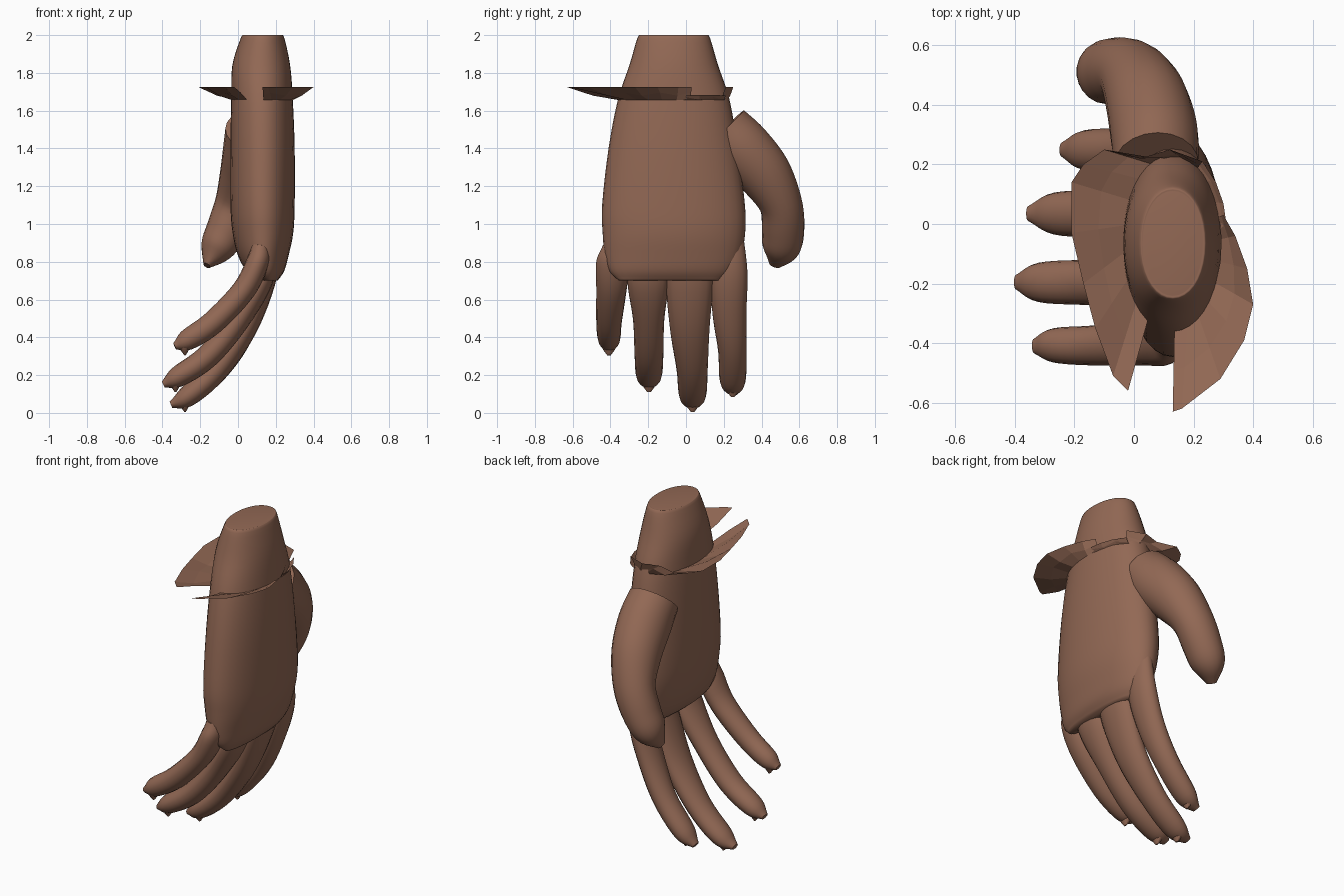
import bpy, bmesh, math
from mathutils import Vector

cube = bpy.data.objects.get("Cube")
if cube:
    bpy.data.objects.remove(cube)

skin = bpy.data.materials.new("brown_skin")
skin.use_nodes = True
brown = (0.29, 0.14, 0.09, 1)
skin.diffuse_color = brown
skin.node_tree.nodes["Principled BSDF"].inputs["Base Color"].default_value = brown


def finish(name, bm, smooth=50):
    bmesh.ops.recalc_face_normals(bm, faces=bm.faces[:])
    mesh = bpy.data.meshes.new(name)
    bm.to_mesh(mesh)
    bm.free()
    obj = bpy.data.objects.new(name, mesh)
    bpy.context.collection.objects.link(obj)
    mesh.materials.append(skin)
    bpy.ops.object.select_all(action='DESELECT')
    obj.select_set(True)
    bpy.context.view_layer.objects.active = obj
    if smooth:
        bpy.ops.object.shade_smooth_by_angle(angle=math.radians(smooth))


def spline(rows, steps):
    """Catmull-Rom through rows of x, y, z, thickness, width."""
    rows = [Vector(r) for r in rows]
    ext = [rows[0] * 2 - rows[1]] + rows + [rows[-1] * 2 - rows[-2]]
    out = []
    for a, b, c, d in zip(ext, ext[1:], ext[2:], ext[3:]):
        for i in range(steps):
            t = i / steps
            out.append((b * 2 + (c - a) * t + (a * 2 - b * 5 + c * 4 - d) * t**2
                        + (b * 3 - a - c * 3 + d) * t**3) / 2)
    return out + [rows[-1]]


def loft(name, rows, steps=4, sides=20, level=False, power=1.0, smooth=50):
    """Skin elliptical rings along a path; level keeps them horizontal."""
    rings = spline(rows, steps)
    centres = [Vector(r[:3]) for r in rings]
    bm = bmesh.new()
    loops = []
    for i, r in enumerate(rings):
        t = centres[min(i + 1, len(rings) - 1)] - centres[max(i - 1, 0)]
        t = Vector((0, 0, -1)) if level else t.normalized()
        wide = Vector((0, 1, 0))
        wide = (wide - t * wide.dot(t)).normalized()
        thick = t.cross(wide)
        loop = []
        for k in range(sides):
            a = math.tau * k / sides
            c, s = (math.copysign(abs(v)**power, v) for v in (math.cos(a), math.sin(a)))
            loop.append(bm.verts.new(centres[i] + thick * (c * r[3]) + wide * (s * r[4])))
        loops.append(loop)
    for p, q in zip(loops, loops[1:]):
        for k in range(sides):
            n = (k + 1) % sides
            bm.faces.new((p[k], p[n], q[n], q[k]))
    bm.faces.new(loops[0])
    bm.faces.new(loops[-1][::-1])
    finish(name, bm, smooth)


# Wrist and palm
loft("palm_and_wrist", [
    (0.13, -0.065, 2.0, 0.10, 0.175), (0.13, -0.065, 1.985, 0.115, 0.192),
    (0.123, -0.065, 1.84, 0.153, 0.235), (0.127, -0.065, 1.66, 0.163, 0.295),
    (0.13, -0.068, 1.4, 0.17, 0.342), (0.13, -0.066, 1.1, 0.17, 0.378),
    (0.132, -0.064, 0.95, 0.16, 0.377), (0.134, -0.07, 0.83, 0.133, 0.36),
    (0.146, -0.08, 0.75, 0.098, 0.325), (0.165, -0.09, 0.70, 0.045, 0.265)],
    sides=36, level=True, power=0.96, smooth=75)

# Fingers: path in x and z, with the two side edges in y; the bases merge into webs
fingers = {
    "little": [(0.12, 0.89, -0.44, -0.34), (0.105, 0.8, -0.475, -0.3), (0.03, 0.65, -0.475, -0.315),
               (-0.13, 0.48, -0.475, -0.34), (-0.27, 0.385, -0.465, -0.35), (-0.335, 0.352, -0.435, -0.385)],
    "ring": [(0.16, 0.86, -0.29, -0.1), (0.125, 0.7, -0.31, -0.09), (0.0, 0.49, -0.28, -0.115),
             (-0.16, 0.3, -0.272, -0.12), (-0.32, 0.19, -0.262, -0.13), (-0.395, 0.15, -0.22, -0.17)],
    "middle": [(0.17, 0.86, -0.08, 0.14), (0.14, 0.7, -0.105, 0.145), (0.04, 0.45, -0.085, 0.125),
               (-0.11, 0.23, -0.05, 0.115), (-0.27, 0.085, -0.035, 0.105), (-0.355, 0.043, 0.01, 0.06)],
    "index": [(0.14, 0.97, 0.17, 0.3), (0.135, 0.75, 0.13, 0.325), (0.07, 0.53, 0.14, 0.32),
              (-0.03, 0.33, 0.17, 0.32), (-0.165, 0.165, 0.18, 0.315), (-0.24, 0.105, 0.225, 0.275)],
}
depth = [0.045, 0.06, 0.062, 0.062, 0.055, 0.018]
for name, path in fingers.items():
    rows = [(x, (lo + hi) / 2, z, d, (hi - lo) / 2) for (x, z, lo, hi), d in zip(path, depth)]
    loft(name + "_finger", rows, steps=5, sides=16)
    # Pointed nail under the fingertip
    x, y, z = rows[-2][:3]
    loft(name + "_nail", [
        (x - 0.015, y, z - 0.01, 0.04, 0.05), (x - 0.012, y, z - 0.045, 0.026, 0.036),
        (x - 0.01, y, z - 0.08, 0.004, 0.01)], steps=2, sides=10)

# Thumb
loft("thumb", [
    (0.075, 0.2, 1.5, 0.142, 0.148), (0.068, 0.3, 1.395, 0.147, 0.158),
    (0.042, 0.415, 1.265, 0.138, 0.145), (-0.002, 0.5, 1.11, 0.12, 0.115),
    (-0.06, 0.514, 0.97, 0.108, 0.112), (-0.115, 0.502, 0.865, 0.088, 0.098),
    (-0.165, 0.47, 0.78, 0.02, 0.03)], steps=5)


# Torn cuff: thin flared sheets that start on the wrist
def cuff(name, start, end, rim, top=1.725):
    bm = bmesh.new()
    rows = []
    for i, (x, y) in enumerate(rim):
        a = math.radians(start + (end - start) * i / (len(rim) - 1))
        inner = Vector((0.13 + 0.163 * math.cos(a), -0.065 + 0.29 * math.sin(a), 1.656))
        outer = Vector((x, y, top))
        mid = inner.lerp(outer, 0.5)
        mid.z += 0.008 * (-1)**i - 0.003
        rows.append([bm.verts.new(p) for p in (inner, mid, outer)])
    for p, q in zip(rows, rows[1:]):
        for k in range(2):
            bm.faces.new((p[k], q[k], q[k + 1], p[k + 1]))
    finish(name, bm, 0)


cuff("cuff_right_flap", 60, 240, [
    (0.23, 0.21), (0.12, 0.25), (0.02, 0.22), (-0.1, 0.25), (-0.17, 0.2), (-0.21, 0.14),
    (-0.21, -0.03), (-0.17, -0.2), (-0.13, -0.35), (-0.07, -0.51), (-0.02, -0.56)])
cuff("cuff_left_flap", 18, -88, [
    (0.3, 0.03), (0.34, -0.04), (0.38, -0.15), (0.4, -0.27), (0.37, -0.39),
    (0.29, -0.52), (0.16, -0.62), (0.13, -0.63)])
cuff("cuff_back_band", 10, 65, [
    (0.31, 0.0), (0.3, 0.07), (0.275, 0.14), (0.23, 0.21)], top=1.68)
